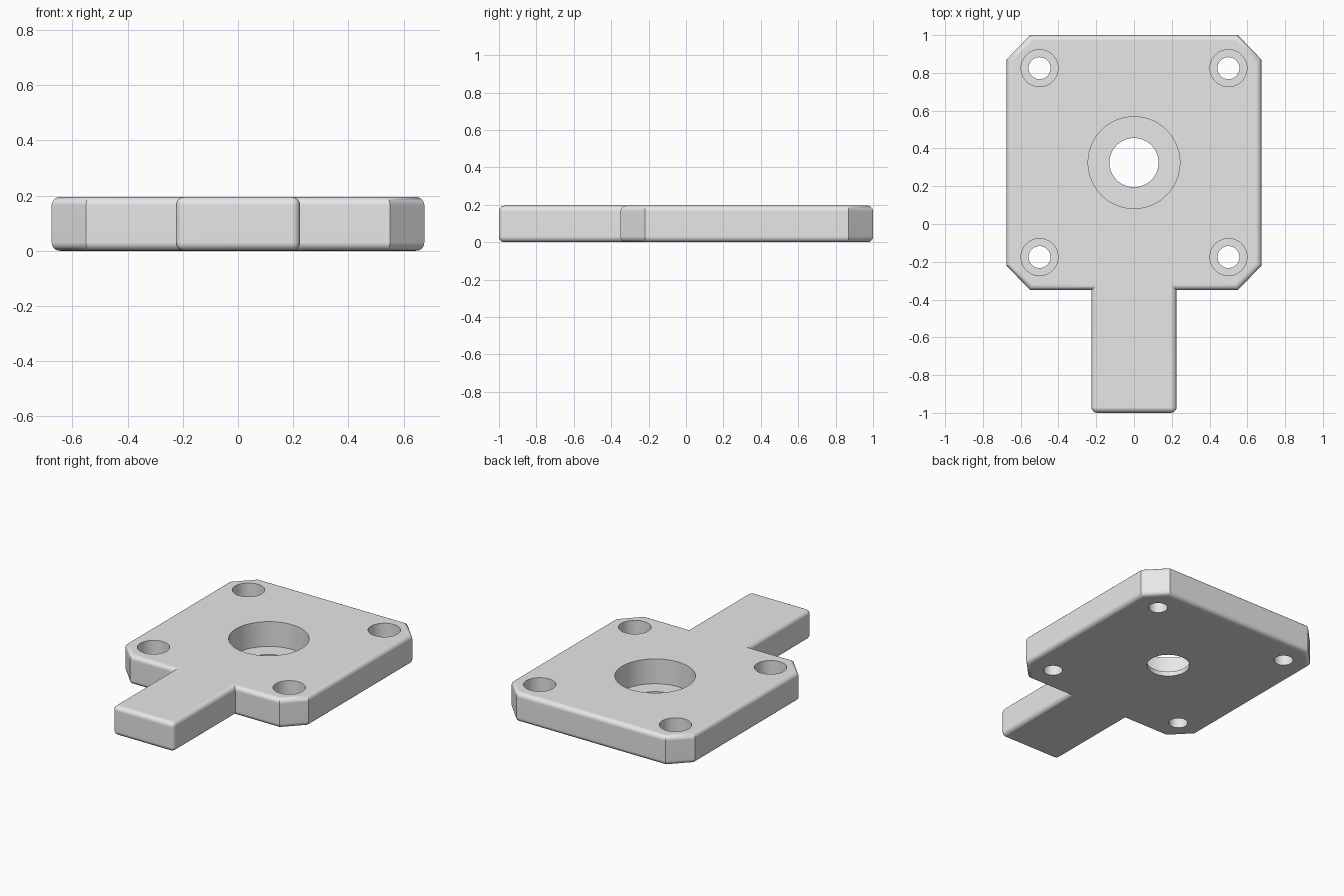
import bpy, bmesh, math

cube = bpy.data.objects.get("Cube")
if cube:
    bpy.data.objects.remove(cube, do_unlink=True)

HEIGHT = 0.195
FILLET = 0.03

grey = bpy.data.materials.new("light grey")
grey.use_nodes = True
colour = (0.8, 0.8, 0.8, 1)
grey.diffuse_color = colour
grey.node_tree.nodes["Principled BSDF"].inputs["Base Color"].default_value = colour


def make_object(name, bm):
    bmesh.ops.recalc_face_normals(bm, faces=bm.faces[:])
    mesh = bpy.data.meshes.new(name)
    bm.to_mesh(mesh)
    bm.free()
    mesh.materials.append(grey)
    obj = bpy.data.objects.new(name, mesh)
    bpy.context.collection.objects.link(obj)
    return obj


def make_plate():
    # Right half of the outline, mirrored to close the loop
    half = [(0.225, -1), (0.225, -0.35), (0.55, -0.35), (0.675, -0.22),
            (0.675, 0.87), (0.55, 1)]
    outline = half + [(-x, y) for x, y in reversed(half)]
    bm = bmesh.new()
    base = bm.faces.new([bm.verts.new((x, y, 0)) for x, y in outline])
    top = bmesh.ops.extrude_face_region(bm, geom=[base])["geom"]
    for v in top:
        if isinstance(v, bmesh.types.BMVert):
            v.co.z = HEIGHT
    # Round the rims and the two upright edges at the handle end
    rounded = []
    for e in bm.edges:
        a, b = e.verts
        upright = abs(a.co.z - b.co.z) > 0.01
        if not upright or a.co.y < -0.9:
            rounded.append(e)
    bmesh.ops.recalc_face_normals(bm, faces=bm.faces[:])
    bmesh.ops.bevel(bm, geom=rounded, offset=FILLET, offset_type='OFFSET',
                    segments=5, profile=0.5, affect='EDGES')
    return make_object("mounting_plate", bm)


def make_bore(name, x, y, wide, narrow, floor, sides=64):
    # Stepped cutter: narrow through hole below a wide counterbore
    profile = [(narrow, -0.1), (narrow, floor), (wide, floor), (wide, HEIGHT + 0.1)]
    bm = bmesh.new()
    rings = []
    for r, z in profile:
        angles = [math.tau * i / sides for i in range(sides)]
        rings.append([bm.verts.new((x + r * math.cos(a), y + r * math.sin(a), z))
                      for a in angles])
    for low, high in zip(rings, rings[1:]):
        for i in range(sides):
            j = (i + 1) % sides
            bm.faces.new((low[i], low[j], high[j], high[i]))
    bm.faces.new(rings[0])
    bm.faces.new(rings[-1])
    obj = make_object(name, bm)
    obj.hide_render = True
    return obj


plate = make_plate()
bpy.context.view_layer.objects.active = plate
plate.select_set(True)

# Central bearing bore and four screw holes
cutters = [make_bore("centre_bore_cutter", 0, 0.325, 0.243, 0.13, 0.03)]
for x in (-0.5, 0.5):
    for y in (-0.175, 0.825):
        cutters.append(make_bore("screw_hole_cutter", x, y, 0.098, 0.058, 0.08, 48))

for cutter in cutters:
    cut = plate.modifiers.new("bore", 'BOOLEAN')
    cut.operation = 'DIFFERENCE'
    cut.solver = 'EXACT'
    cut.object = cutter
    bpy.ops.object.modifier_apply(modifier=cut.name)
    bpy.data.objects.remove(cutter, do_unlink=True)

# Smooth fillets and bores, flat broad faces
bpy.ops.object.shade_smooth_by_angle(angle=math.radians(30))
weighted = plate.modifiers.new("weighted normals", 'WEIGHTED_NORMAL')
weighted.keep_sharp = True
